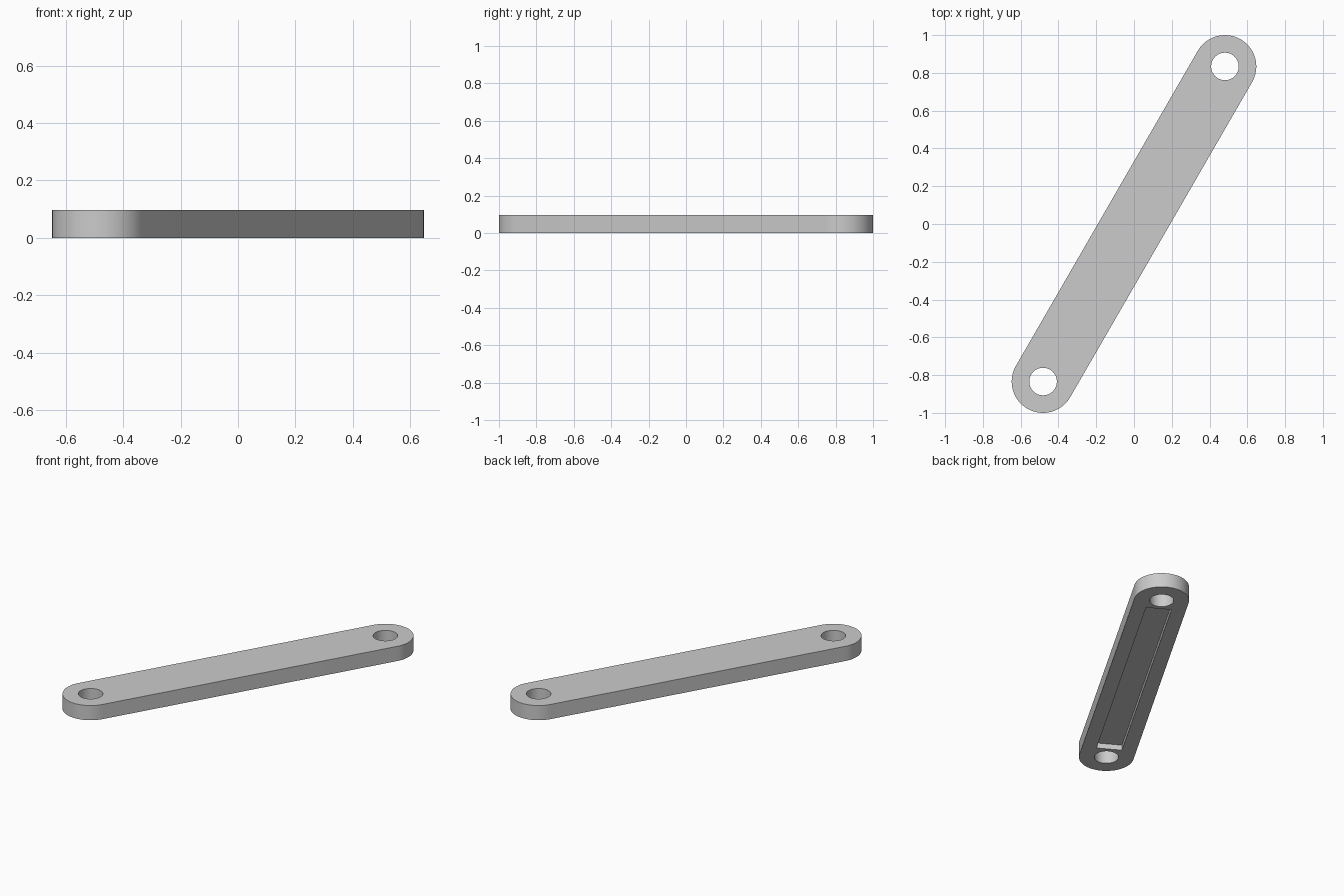
import bpy, bmesh, math
from mathutils import Matrix

HALF_SPAN = 0.963      # centre to hole
RADIUS = 0.166
HOLE = 0.073
HEIGHT = 0.096
TILT = Matrix.Rotation(math.radians(60), 4, 'Z')

cube = bpy.data.objects.get("Cube")
if cube:
    bpy.data.objects.remove(cube, do_unlink=True)

grey = bpy.data.materials.new("light grey")
grey.use_nodes = True
colour = (0.6, 0.6, 0.6, 1)
grey.diffuse_color = colour
grey.node_tree.nodes["Principled BSDF"].inputs["Base Color"].default_value = colour


def prism(name, points, z0, z1):
    """Extrude a closed outline lying along x, then turn it diagonally."""
    bm = bmesh.new()
    face = bm.faces.new([bm.verts.new((x, y, z0)) for x, y in points])
    top = bmesh.ops.extrude_face_region(bm, geom=[face])["geom"]
    verts = [g for g in top if isinstance(g, bmesh.types.BMVert)]
    bmesh.ops.translate(bm, verts=verts, vec=(0, 0, z1 - z0))
    bmesh.ops.recalc_face_normals(bm, faces=bm.faces[:])
    bm.transform(TILT)
    mesh = bpy.data.meshes.new(name)
    bm.to_mesh(mesh)
    bm.free()
    mesh.materials.append(grey)
    obj = bpy.data.objects.new(name, mesh)
    bpy.context.collection.objects.link(obj)
    return obj


def arc(cx, radius, start, sweep, steps):
    return [(cx + radius * math.cos(start + sweep * i / steps),
             radius * math.sin(start + sweep * i / steps)) for i in range(steps + 1)]


# Round-ended bar
outline = (arc(HALF_SPAN, RADIUS, -math.pi / 2, math.pi, 32)
           + arc(-HALF_SPAN, RADIUS, math.pi / 2, math.pi, 32))
bar = prism("link_bar", outline, 0, HEIGHT)

# Cutters: two pin holes and the long recess underneath
cutters = [prism(f"{side}_hole_cutter", arc(s * HALF_SPAN, HOLE, 0, math.tau, 48)[:-1],
                 -0.1, HEIGHT + 0.1) for side, s in (("back", 1), ("front", -1))]
L, W = 0.863, 0.078
cutters.append(prism("recess_cutter", [(-L, -W), (L, -W), (L, W), (-L, W)], -0.1, 0.035))

bpy.context.view_layer.objects.active = bar
bar.select_set(True)
for cutter in cutters:
    mod = bar.modifiers.new("cut", 'BOOLEAN')
    mod.object = cutter
    mod.solver = 'EXACT'
    bpy.ops.object.modifier_apply(modifier=mod.name)
for cutter in cutters:
    bpy.data.objects.remove(cutter, do_unlink=True)

bpy.ops.object.shade_smooth_by_angle(angle=math.radians(30))
